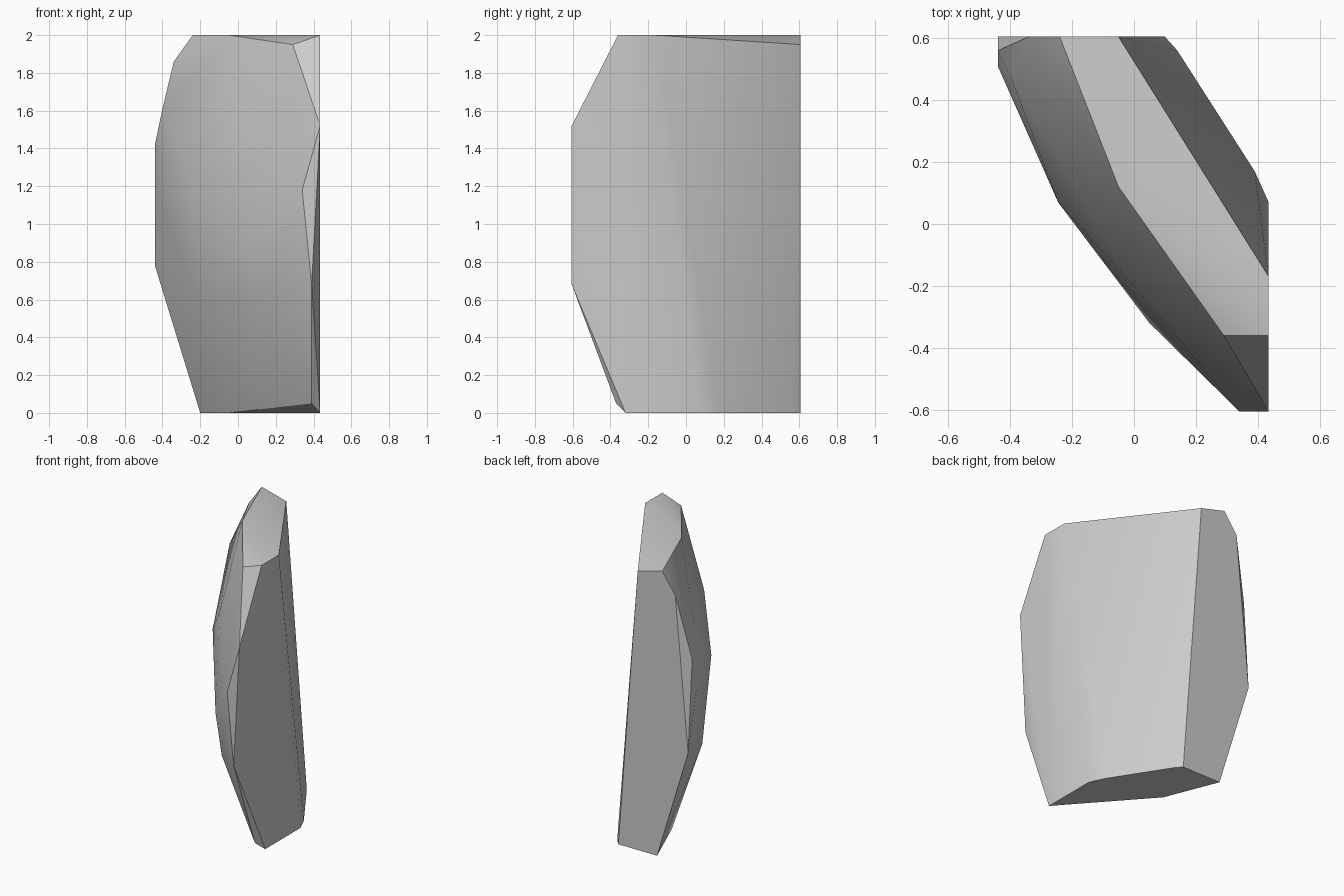
import bpy
import bmesh
import math

default_cube = bpy.data.objects.get("Cube")
if default_cube:
    bpy.data.objects.remove(default_cube, do_unlink=True)

LEFT, BACK, FRONT = 0.435, 0.605, -0.605  # flat cut planes of the slab
TOP, RIGHT = 2.0, -0.44


def make_material(name, colour):
    material = bpy.data.materials.new(name)
    material.use_nodes = True
    material.diffuse_color = colour
    shader = next(n for n in material.node_tree.nodes if n.type == "BSDF_PRINCIPLED")
    shader.inputs["Base Color"].default_value = colour
    shader.inputs["Roughness"].default_value = 0.8
    return material


def make_hull(name, outlines, material, smooth_angle):
    """Wrap a set of corner outlines in one faceted convex solid."""
    bm = bmesh.new()
    for outline in outlines:
        for corner in outline:
            bm.verts.new(corner)
    result = bmesh.ops.convex_hull(bm, input=bm.verts[:])
    loose = [g for g in result["geom_interior"] if isinstance(g, bmesh.types.BMVert)]
    bmesh.ops.delete(bm, geom=list(set(loose)), context="VERTS")
    bmesh.ops.dissolve_limit(bm, angle_limit=math.radians(0.5),
                             verts=bm.verts[:], edges=bm.edges[:])
    bmesh.ops.recalc_face_normals(bm, faces=bm.faces[:])
    mesh = bpy.data.meshes.new(name)
    bm.to_mesh(mesh)
    bm.free()
    mesh.materials.append(material)
    obj = bpy.data.objects.new(name, mesh)
    bpy.context.collection.objects.link(obj)
    bpy.ops.object.select_all(action="DESELECT")
    obj.select_set(True)
    bpy.context.view_layer.objects.active = obj
    bpy.ops.object.shade_smooth_by_angle(angle=smooth_angle)
    return obj


# Top rim, dipping slightly at two corners
crown = [(LEFT, -0.17, TOP), (-0.05, BACK, 1.95), (-0.24, BACK, TOP),
         (-0.05, 0.12, TOP), (0.29, -0.36, 1.95), (LEFT, -0.36, TOP)]

# Flat foot, with the long rear edge bowed outward
foot = [(-0.2, BACK, 0), (-0.05, 0.23, 0), (0.39, -0.37, 0.05), (LEFT, -0.32, 0),
        (LEFT, 0.07, 0), (0.39, 0.17, 0), (0.14, 0.56, 0), (0.1, BACK, 0)]

# Chipped corners of the two narrow ends
back_end = [(-0.34, BACK, 1.86), (RIGHT, 0.56, 1.42), (RIGHT, BACK, 0.78)]
front_end = [(LEFT, FRONT, 1.52), (0.34, FRONT, 1.18), (0.39, FRONT, 0.68)]

# Broad rounded face
bulge = [(-0.4, 0.48, 1.61), (RIGHT, 0.51, 1.2), (-0.245, 0.07, 1.21),
         (0, -0.2, 1.5), (0.05, -0.32, 0.85), (-0.21, 0.12, 0.6), (0.14, -0.38, 0.6)]

stone = make_material("stone grey", (0.6, 0.6, 0.6, 1))
make_hull("rock_slab", [crown, foot, back_end, front_end, bulge], stone, math.radians(30))
